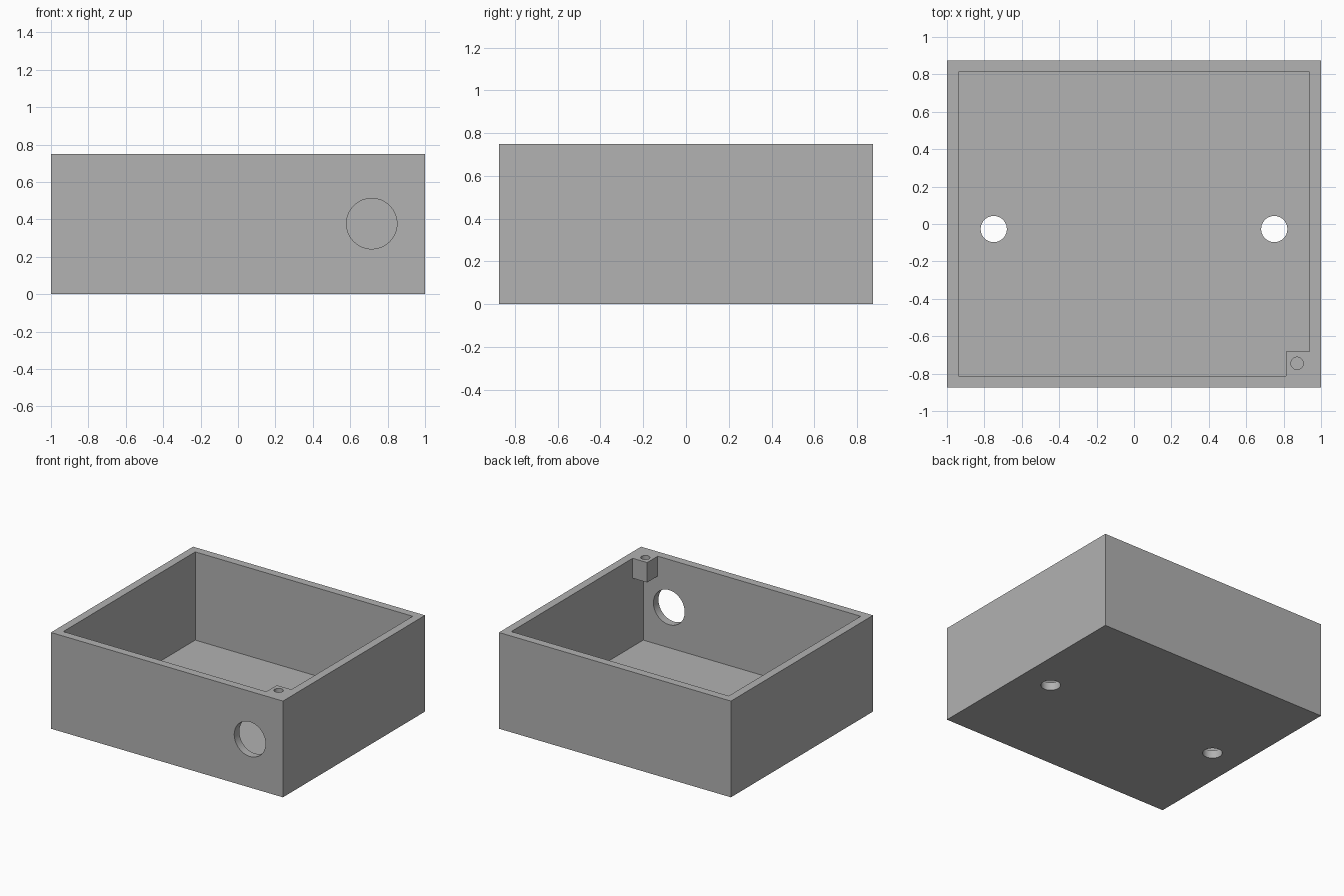
import bpy
import math

if "Cube" in bpy.data.objects:
    bpy.data.objects.remove(bpy.data.objects["Cube"], do_unlink=True)

HALF_X, HALF_Y, HEIGHT, WALL = 1.0, 0.875, 0.75, 0.0625

# Single grey plastic
grey = bpy.data.materials.new("grey_plastic")
grey.use_nodes = True
colour = (0.445, 0.445, 0.445, 1)
grey.diffuse_color = colour
grey.node_tree.nodes["Principled BSDF"].inputs["Base Color"].default_value = colour


def box(name, low, high):
    centre = [(a + b) / 2 for a, b in zip(low, high)]
    bpy.ops.mesh.primitive_cube_add(size=1, location=centre)
    ob = bpy.context.object
    ob.name = name
    ob.scale = [b - a for a, b in zip(low, high)]
    bpy.ops.object.transform_apply(location=True, rotation=True, scale=True)
    ob.data.materials.append(grey)
    return ob


def drill(name, centre, radius, depth, tilt=0):
    bpy.ops.mesh.primitive_cylinder_add(vertices=64, radius=radius, depth=depth,
                                        location=centre, rotation=(tilt, 0, 0))
    ob = bpy.context.object
    ob.name = name
    ob.data.materials.append(grey)
    return ob


def cut(target, cutter):
    mod = target.modifiers.new("cut", 'BOOLEAN')
    mod.operation = 'DIFFERENCE'
    mod.solver = 'EXACT'
    mod.object = cutter
    bpy.context.view_layer.update()
    bpy.ops.object.select_all(action='DESELECT')
    target.select_set(True)
    bpy.context.view_layer.objects.active = target
    bpy.ops.object.modifier_apply(modifier=mod.name)
    bpy.data.objects.remove(cutter, do_unlink=True)


# Outer shell
body = box("open_box", (-HALF_X, -HALF_Y, 0), (HALF_X, HALF_Y, HEIGHT))

# Cavity, notched so that a screw block stays in the front left corner
cavity = box("cavity", (-HALF_X + WALL, -HALF_Y + WALL, WALL),
             (HALF_X - WALL, HALF_Y - WALL, HEIGHT + 0.1))
cut(cavity, box("screw_block_space", (0.8125, -1, 0.595), (1.1, -0.682, 1)))
cut(body, cavity)

# Screw hole in the corner block
cut(body, drill("screw_hole", (0.872, -0.745, HEIGHT), 0.033, 0.4))

# Two mounting holes in the floor
for side in (-1, 1):
    cut(body, drill("mounting_hole", (0.75 * side, -0.027, 0), 0.07, 0.3))

# Cable hole in the front wall
cut(body, drill("cable_hole", (0.715, -HALF_Y, 0.377), 0.135, 0.3, math.pi / 2))

bpy.ops.object.select_all(action='DESELECT')
body.select_set(True)
bpy.context.view_layer.objects.active = body
bpy.ops.object.shade_smooth_by_angle(angle=math.radians(30))
